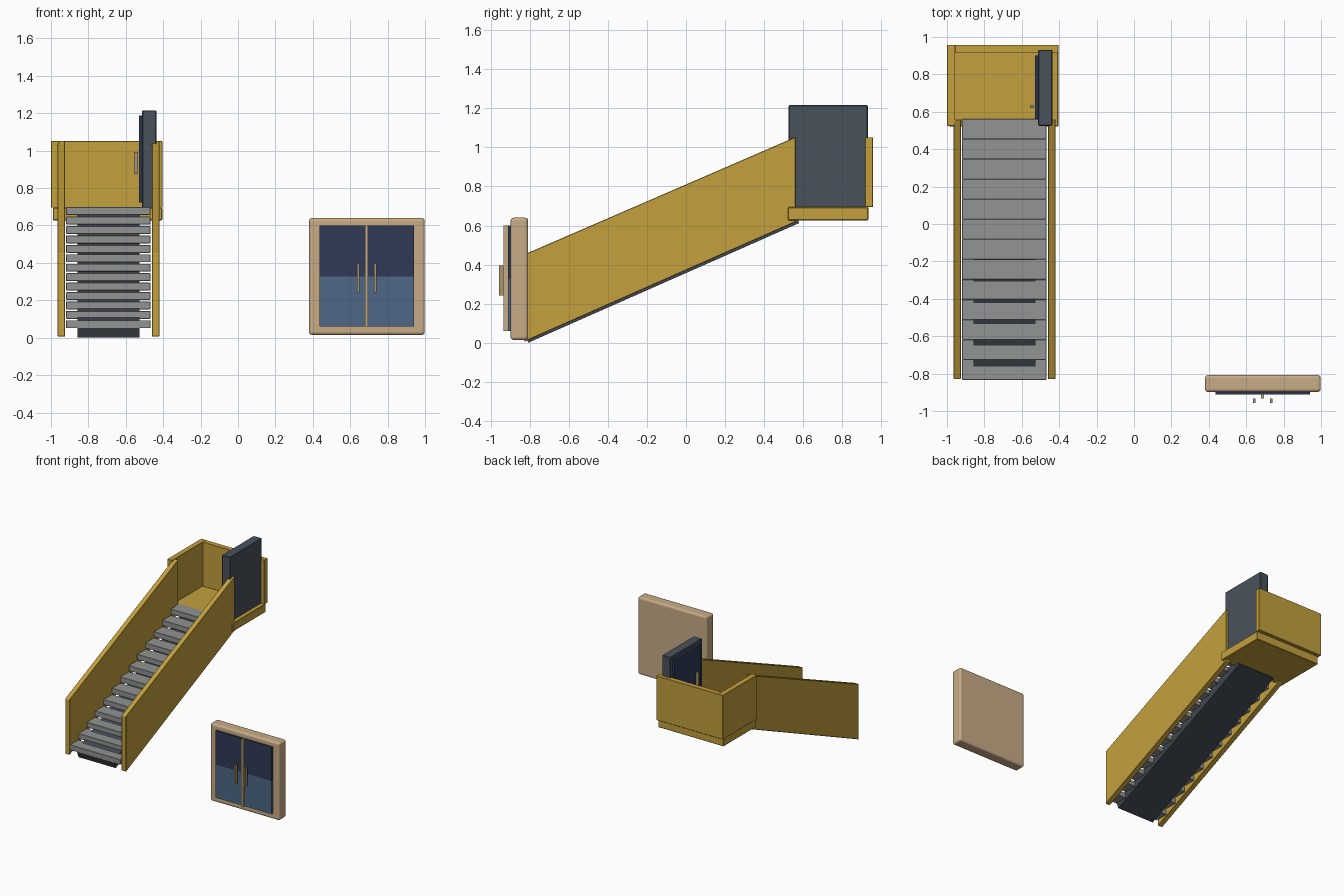
import bpy, bmesh

if "Cube" in bpy.data.objects:
    bpy.data.objects.remove(bpy.data.objects["Cube"])

def lin(c):
    c /= 255
    return c / 12.92 if c <= 0.04045 else ((c + 0.055) / 1.055) ** 2.4

def mat(name, r, g, b):
    m = bpy.data.materials.new(name)
    m.diffuse_color = (lin(r), lin(g), lin(b), 1)
    m.use_nodes = True
    m.node_tree.nodes["Principled BSDF"].inputs["Base Color"].default_value = m.diffuse_color
    return m

YELLOW = mat("ochre_paint", 196, 161, 61)
GREY = mat("tread_grey", 146, 147, 147)
SLATE = mat("slate", 73, 82, 91)
DARK = mat("dark_underside", 64, 71, 78)
NAVY = mat("navy_glass", 46, 58, 86)
BLUE = mat("blue_glass", 78, 104, 134)
TAN = mat("tan_frame", 200, 172, 135)
BRONZE = mat("handle_tan", 172, 147, 113)

def finish(name, bm, material, bevel=0, segments=2):
    bmesh.ops.recalc_face_normals(bm, faces=bm.faces)
    me = bpy.data.meshes.new(name)
    bm.to_mesh(me)
    bm.free()
    me.materials.append(material)
    ob = bpy.data.objects.new(name, me)
    bpy.context.collection.objects.link(ob)
    if bevel:
        mod = ob.modifiers.new("edge_bevel", 'BEVEL')
        mod.width = bevel
        mod.segments = segments
    return ob

def extrude_x(name, x0, x1, profile, material, bevel=0, segments=2):
    """Extrude a (y, z) outline from x0 to x1."""
    bm = bmesh.new()
    a = [bm.verts.new((x0, y, z)) for y, z in profile]
    b = [bm.verts.new((x1, y, z)) for y, z in profile]
    bm.faces.new(a)
    bm.faces.new(b[::-1])
    n = len(a)
    for i in range(n):
        j = (i + 1) % n
        bm.faces.new((a[i], b[i], b[j], a[j]))
    return finish(name, bm, material, bevel, segments)

def box(name, x, y, z, material, bevel=0, segments=2):
    outline = [(y[0], z[0]), (y[1], z[0]), (y[1], z[1]), (y[0], z[1])]
    return extrude_x(name, x[0], x[1], outline, material, bevel, segments)

# Sloping side walls of the staircase
wall = [(-0.828, 0.005), (0.56, 0.618), (0.56, 1.053), (-0.828, 0.452)]
for name, x0 in (("left_side_wall", -0.965), ("right_side_wall", -0.461)):
    extrude_x(name, x0, x0 + 0.041, wall, YELLOW, 0.003, 1)

# Sloping slab carrying the treads
extrude_x("stair_slab", -0.858, -0.527,
          [(-0.808, 0.0), (0.58, 0.613), (0.553, 0.675), (-0.833, 0.062)], DARK)

# Thirteen treads
for i in range(13):
    y, z = -0.833 + i * 0.1072, 0.093 + i * 0.0504
    box(f"tread_{i + 1}", (-0.919, -0.468), (y, y + 0.108), (z - 0.042, z), GREY, 0.002, 1)

# Landing with parapets on the left and back
box("landing_floor", (-0.99, -0.405), (0.521, 0.934), (0.627, 0.695), YELLOW, 0.004, 1)
box("landing_left_wall", (-1.0, -0.956), (0.525, 0.958), (0.695, 1.052), YELLOW, 0.002, 1)
box("landing_back_wall", (-0.957, -0.405), (0.916, 0.958), (0.695, 1.052), YELLOW, 0.002, 1)

# Upper door on the landing, facing left
box("upper_door_frame", (-0.512, -0.437), (0.525, 0.931), (0.692, 1.216), SLATE, 0.004, 1)
box("upper_door_panel", (-0.529, -0.511), (0.561, 0.902), (0.723, 1.188), NAVY)
box("upper_door_handle", (-0.557, -0.535), (0.621, 0.635), (0.876, 0.992), BRONZE)

# Free-standing double door
box("double_door_frame", (0.38, 0.998), (-0.898, -0.808), (0.015, 0.64), TAN, 0.015, 3)
glass = box("double_door_glass", (0.436, 0.94), (-0.912, -0.896), (0.06, 0.60), NAVY)
# Cut the glass at mid height so the lower half takes the lighter blue
me = glass.data
me.materials.append(BLUE)
bm = bmesh.new()
bm.from_mesh(me)
bmesh.ops.bisect_plane(bm, geom=bm.verts[:] + bm.edges[:] + bm.faces[:],
                       plane_co=(0, 0, 0.327), plane_no=(0, 0, 1))
for f in bm.faces:
    f.material_index = int(f.calc_center_median().z < 0.327)
bm.to_mesh(me)
bm.free()

# Centre bar and pull handles
box("centre_bar", (0.68, 0.696), (-0.933, -0.911), (0.06, 0.60), TAN)
for name, x in (("left_pull_handle", 0.643), ("right_pull_handle", 0.734)):
    box(name, (x - 0.006, x + 0.006), (-0.958, -0.934), (0.243, 0.396), BRONZE)
